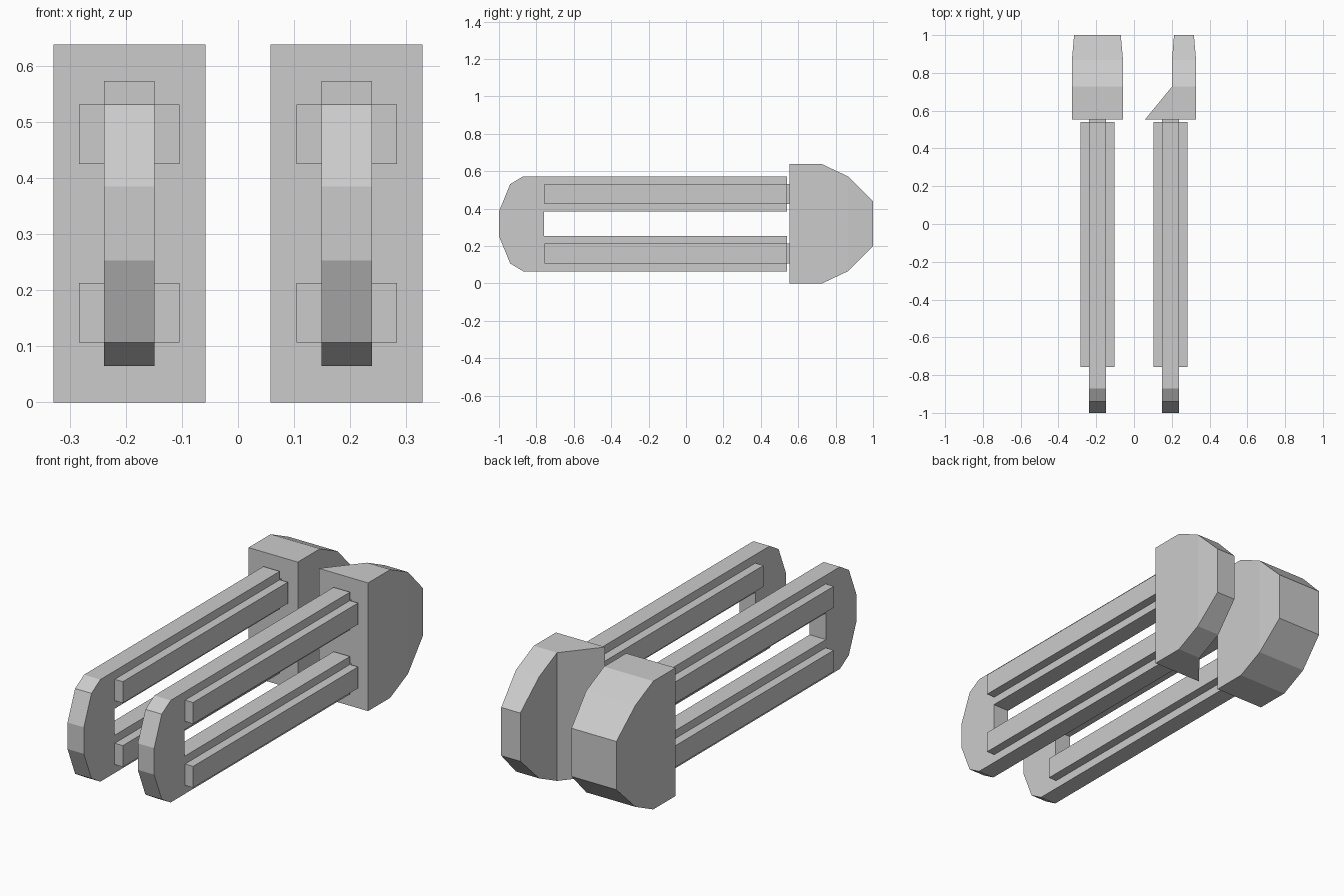
import bpy, bmesh

if "Cube" in bpy.data.objects:
    bpy.data.objects.remove(bpy.data.objects["Cube"])


def finish(name, bm):
    bmesh.ops.recalc_face_normals(bm, faces=bm.faces)
    mesh = bpy.data.meshes.new(name)
    bm.to_mesh(mesh)
    bm.free()
    obj = bpy.data.objects.new(name, mesh)
    bpy.context.collection.objects.link(obj)
    return obj


def loft(name, stations):
    """Rectangular sections (y, x0, x1, half height) joined along y."""
    bm = bmesh.new()
    rings = []
    for y, x0, x1, h in stations:
        rings.append([bm.verts.new((x, y, MID + z)) for x, z in
                      ((x0, -h), (x1, -h), (x1, h), (x0, h))])
    for a, b in zip(rings, rings[1:]):
        for i in range(4):
            j = (i + 1) % 4
            bm.faces.new((a[i], a[j], b[j], b[i]))
    bm.faces.new(rings[0])
    bm.faces.new(rings[-1])
    return finish(name, bm)


def box(name, x0, x1, y0, y1, z0, z1):
    bm = bmesh.new()
    bmesh.ops.create_cube(bm, size=1)
    for v in bm.verts:
        v.co = (x1 if v.co.x > 0 else x0,
                y1 if v.co.y > 0 else y0,
                z1 if v.co.z > 0 else z0)
    return finish(name, bm)


def extrude_x(name, profile, x0, x1):
    bm = bmesh.new()
    face = bm.faces.new([bm.verts.new((x0, y, z)) for y, z in profile])
    new = bmesh.ops.extrude_face_region(bm, geom=[face])["geom"]
    bmesh.ops.translate(bm, vec=(x1 - x0, 0, 0),
                        verts=[v for v in new if isinstance(v, bmesh.types.BMVert)])
    return finish(name, bm)


MID = 0.319

# Upper half of the U-shaped prong loop, mirrored about mid height
upper = [(-0.76, 0.385), (0.54, 0.385), (0.54, 0.573), (-0.87, 0.573),
         (-0.94, 0.531), (-1.0, 0.385)]
lower = [(y, 2 * MID - z) for y, z in reversed(upper)]

for side, cx in (("left", -0.1935), ("right", 0.1935)):
    extrude_x(side + "_prong_loop", upper + lower, cx - 0.045, cx + 0.045)
    for level, zc in (("upper", 0.478), ("lower", 0.16)):
        # Side ribs along each prong, and the pin joining it to the block
        box(f"{side}_{level}_rib", cx - 0.0895, cx + 0.0895, -0.757, 0.54,
            zc - 0.053, zc + 0.053)
        box(f"{side}_{level}_pin", cx - 0.045, cx + 0.045, 0.54, 0.555,
            zc - 0.053, zc + 0.053)

# Full end block
loft("left_end_block", [(0.553, -0.329, -0.058, 0.319),
                        (0.727, -0.329, -0.058, 0.319),
                        (0.867, -0.329, -0.058, 0.253),
                        (1.0, -0.317, -0.070, 0.120)])
# End block with its inner side cut away
loft("right_end_block", [(0.553, 0.058, 0.329, 0.319),
                         (0.727, 0.201, 0.329, 0.319),
                         (0.867, 0.201, 0.329, 0.253),
                         (1.0, 0.212, 0.317, 0.120)])
